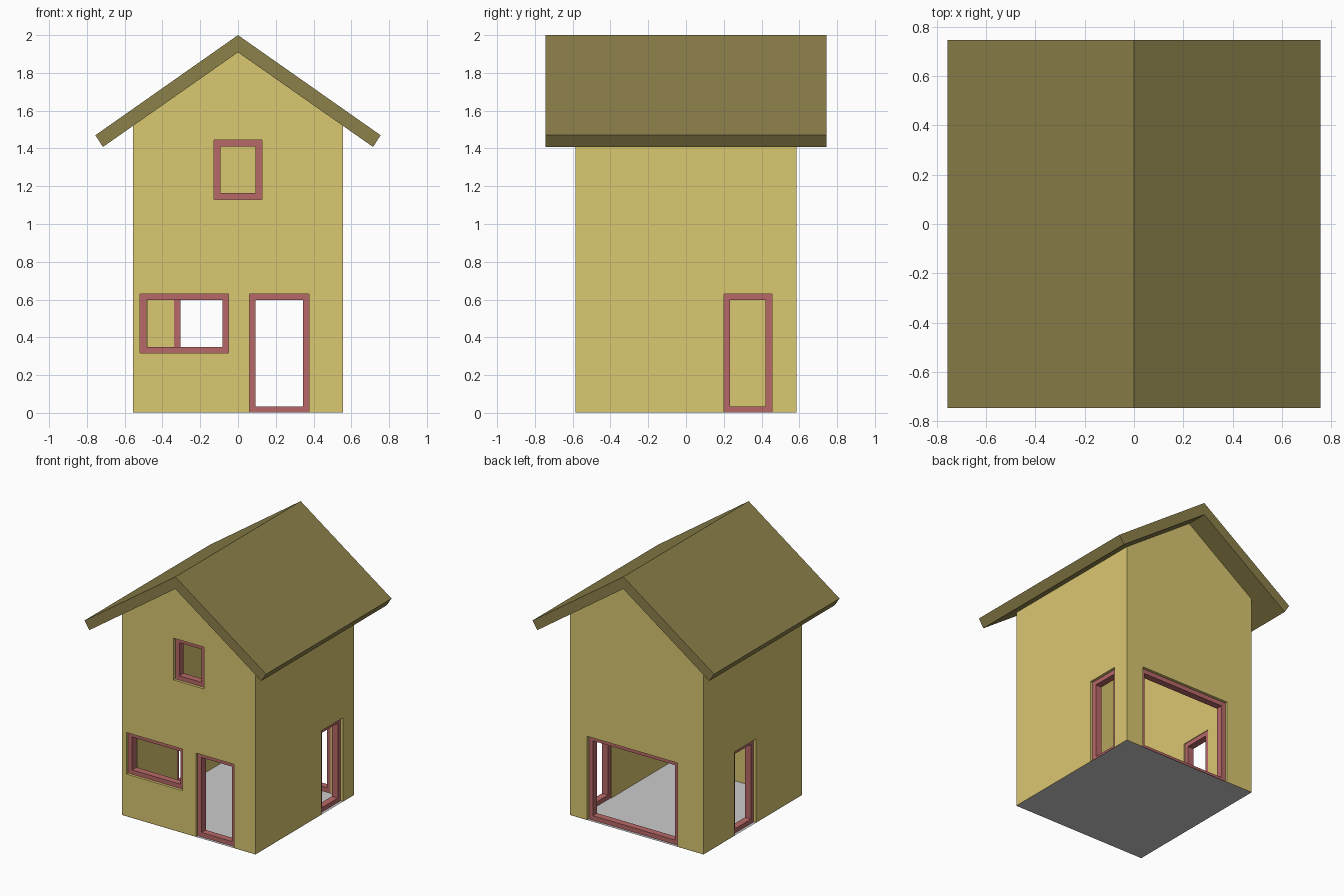
import bpy, bmesh
from mathutils import Vector

if "Cube" in bpy.data.objects:
    bpy.data.objects.remove(bpy.data.objects["Cube"])

HX, HY, T = 0.555, 0.585, 0.075     # wall half sizes and thickness
FRAME, INSET, DEPTH = 0.033, 0.02, 0.05


def material(name, rgb):
    m = bpy.data.materials.new(name)
    m.diffuse_color = (*rgb, 1)
    m.use_nodes = True
    m.node_tree.nodes["Principled BSDF"].inputs["Base Color"].default_value = m.diffuse_color
    return m


wall_mat = material("wall_yellow", (0.70, 0.57, 0.165))
roof_mat = material("roof_olive", (0.26, 0.215, 0.067))
frame_mat = material("frame_red", (0.485, 0.14, 0.14))


def finish(name, bm, mat=None):
    bmesh.ops.recalc_face_normals(bm, faces=bm.faces)
    me = bpy.data.meshes.new(name)
    bm.to_mesh(me)
    bm.free()
    ob = bpy.data.objects.new(name, me)
    bpy.context.collection.objects.link(ob)
    if mat:
        me.materials.append(mat)
    return ob


def prism(name, profile, half_depth, mat):
    """Extrude an x-z outline along y."""
    bm = bmesh.new()
    face = bm.faces.new([bm.verts.new((x, -half_depth, z)) for x, z in profile])
    geo = bmesh.ops.extrude_face_region(bm, geom=[face])["geom"]
    verts = [v for v in geo if isinstance(v, bmesh.types.BMVert)]
    bmesh.ops.translate(bm, verts=verts, vec=(0, 2 * half_depth, 0))
    return finish(name, bm, mat)


def add_box(bm, a, b):
    a, b = Vector(a), Vector(b)
    verts = bmesh.ops.create_cube(bm, size=1)["verts"]
    for v in verts:
        v.co = (a + b) / 2 + Vector([c * abs(d) for c, d in zip(v.co, b - a)])


def wall_box(bm, side, u0, u1, z0, z1, d0, d1):
    """Box in a wall: u runs along the wall, d is depth inward from its face."""
    sign = -1 if side in ("front", "left") else 1
    if side in ("front", "back"):
        add_box(bm, (u0, sign * (HY - d0), z0), (u1, sign * (HY - d1), z1))
    else:
        add_box(bm, (sign * (HX - d0), u0, z0), (sign * (HX - d1), u1, z1))


def cut(target, cutter):
    mod = target.modifiers.new("cut", "BOOLEAN")
    mod.operation, mod.solver, mod.object = "DIFFERENCE", "EXACT", cutter
    bpy.context.view_layer.objects.active = target
    bpy.ops.object.modifier_apply(modifier=mod.name)
    bpy.data.objects.remove(cutter)


# Roof: one folded slab with square-cut eaves
prism("roof", [(0, 2.0), (0.755, 1.47), (0.715, 1.408), (0, 1.909),
               (-0.715, 1.408), (-0.755, 1.47)], 0.745, roof_mat)

# Walls: gabled block hollowed out
walls = prism("walls", [(-HX, 0.001), (HX, 0.001), (HX, 1.521),
                        (0, 1.91), (-HX, 1.521)], HY, wall_mat)
bm = bmesh.new()
add_box(bm, (T - HX, T - HY, -1), (HX - T, HY - T, 3))
cut(walls, finish("room_cutter", bm))

# Openings, each with a recessed frame
openings = [
    ("upper_window_frame", "front", -0.126, 0.126, 1.13, 1.444),
    ("front_window_frame", "front", -0.518, -0.05, 0.317, 0.63),
    ("front_door_frame", "front", 0.06, 0.377, 0.0, 0.63),
    ("right_door_frame", "right", 0.20, 0.455, 0.0, 0.63),
    ("left_door_frame", "left", -0.04, 0.215, 0.0, 0.63),
    ("back_opening_frame", "back", -0.338, 0.413, 0.0, 0.63),
]
for name, side, u0, u1, z0, z1 in openings:
    bm = bmesh.new()
    wall_box(bm, side, u0, u1, z0 if z0 > 0 else -0.1, z1, -0.1, T + 0.001)
    cut(walls, finish("opening_cutter", bm))

    z0 = max(z0, 0.001)
    bm = bmesh.new()
    for box in ((u0, u0 + FRAME, z0, z1), (u1 - FRAME, u1, z0, z1),
                (u0 + FRAME, u1 - FRAME, z0, z0 + FRAME),
                (u0 + FRAME, u1 - FRAME, z1 - FRAME, z1)):
        wall_box(bm, side, *box, INSET, INSET + DEPTH)
    finish(name, bm, frame_mat)

# Floor: flat sheet under the whole footprint
bm = bmesh.new()
bm.faces.new([bm.verts.new((x, y, 0)) for x, y in
              ((-HX, -HY), (HX, -HY), (HX, HY), (-HX, HY))])
finish("floor", bm)
